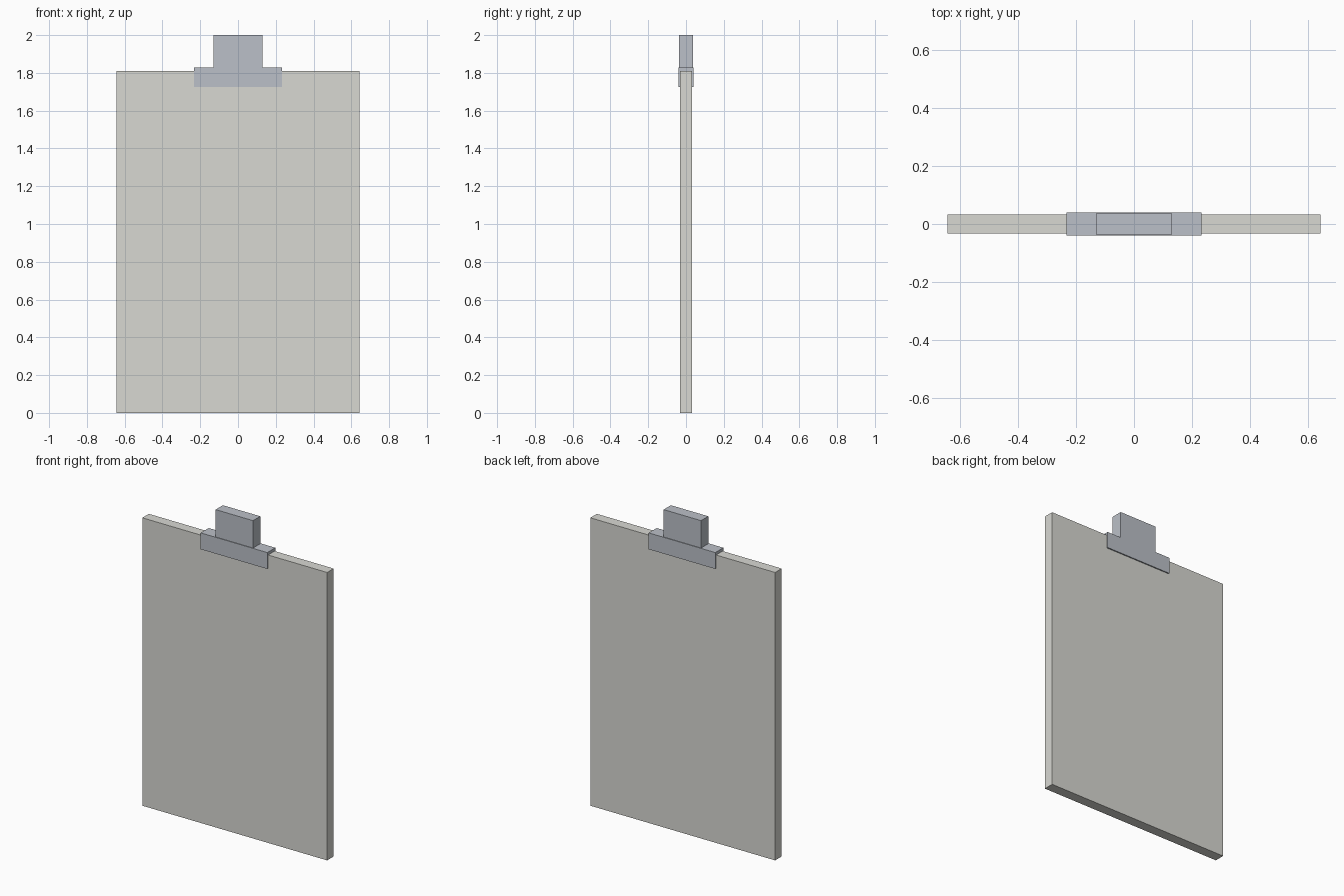
import bpy

if "Cube" in bpy.data.objects:
    bpy.data.objects.remove(bpy.data.objects["Cube"])


def material(name, color):
    mat = bpy.data.materials.new(name)
    mat.diffuse_color = color
    mat.use_nodes = True
    mat.node_tree.nodes["Principled BSDF"].inputs["Base Color"].default_value = mat.diffuse_color
    return mat


def box(name, width, depth, z0, z1, mat):
    """Box centred on x and y, spanning z0..z1."""
    bpy.ops.mesh.primitive_cube_add(size=1, location=(0, 0, (z0 + z1) / 2))
    ob = bpy.context.object
    ob.name = name
    ob.scale = (width, depth, z1 - z0)
    bpy.ops.object.transform_apply(location=False, rotation=False, scale=True)
    ob.data.materials.append(mat)
    return ob


board_mat = material("board_grey", (0.69, 0.69, 0.65, 1))
metal_mat = material("clip_grey", (0.50, 0.53, 0.58, 1))

# Flat backing board
box("board", 1.286, 0.065, 0.0, 1.81, board_mat)

# Wide clip jaw straddling the top edge
box("clip_jaw", 0.464, 0.08, 1.725, 1.828, metal_mat)

# Narrow grip standing on the jaw
box("clip_grip", 0.26, 0.072, 1.82, 2.0, metal_mat)
